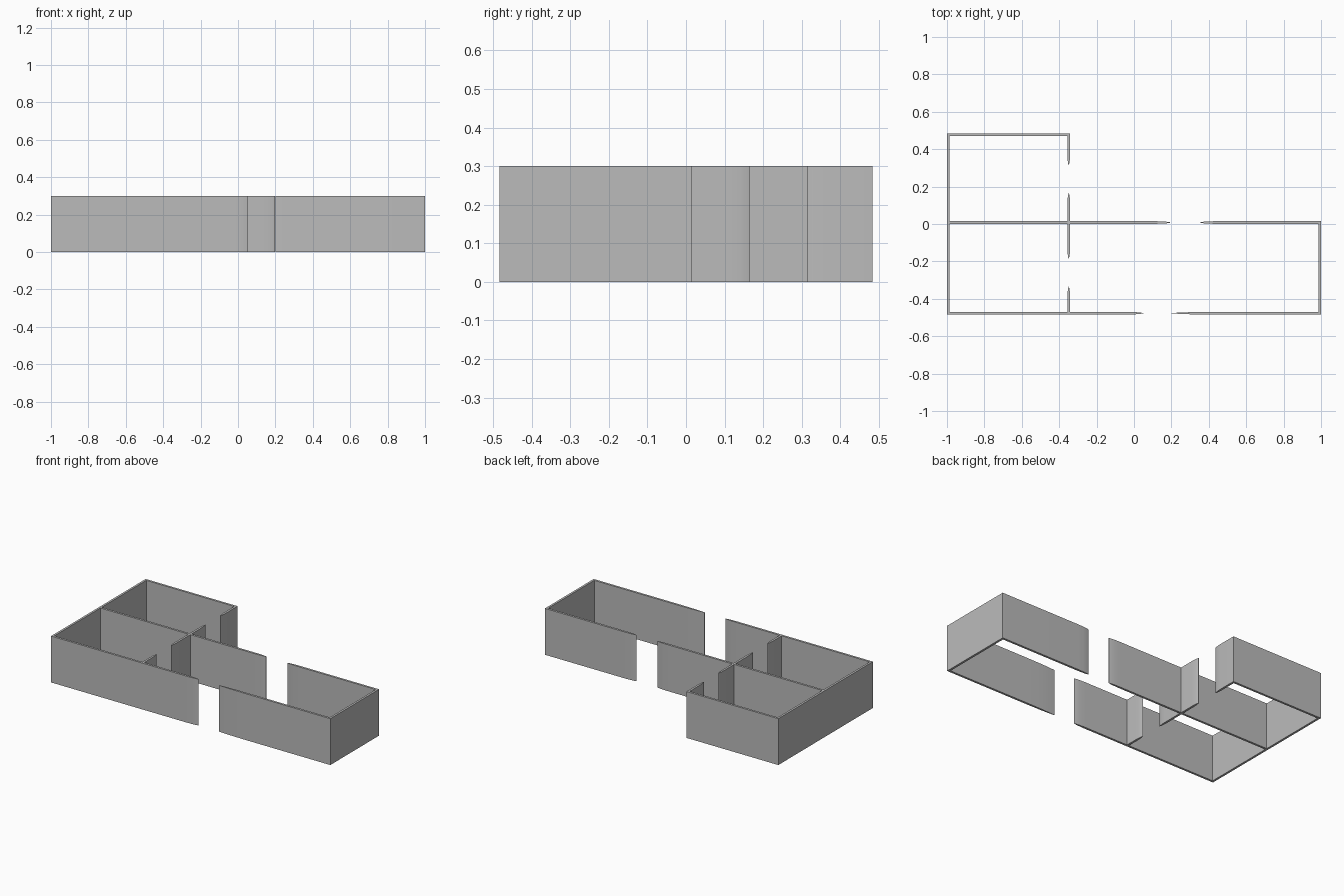
import bpy
import bmesh

cube = bpy.data.objects.get("Cube")
if cube:
    bpy.data.objects.remove(cube, do_unlink=True)

HEIGHT = 0.3
THICK = 0.014
HALF = THICK / 2
# Doorway ends narrow to an edge: (fraction of taper length, fraction of thickness)
TAPER = [(0, 0.06), (0.2, 0.5), (0.5, 0.8), (1, 1)]

grey = bpy.data.materials.new("wall grey")
grey.use_nodes = True
colour = (0.5, 0.5, 0.5, 1)
grey.diffuse_color = colour
grey.node_tree.nodes["Principled BSDF"].inputs["Base Color"].default_value = colour


def wall(name, axis, start, end, centre, start_taper=0, end_taper=0):
    """Upright wall along an axis, with optional tapered ends."""
    stations = [(start + f * start_taper, w) for f, w in TAPER] if start_taper else [(start, 1)]
    stations += [(end - f * end_taper, w) for f, w in reversed(TAPER)] if end_taper else [(end, 1)]
    outline = [(s, centre - w * HALF) for s, w in stations]
    outline += [(s, centre + w * HALF) for s, w in reversed(stations)]
    if axis == "y":
        outline = [(b, a) for a, b in outline]
    bm = bmesh.new()
    base = bm.faces.new([bm.verts.new((x, y, 0)) for x, y in outline])
    raised = bmesh.ops.extrude_face_region(bm, geom=[base], use_keep_orig=True)
    for item in raised["geom"]:
        if isinstance(item, bmesh.types.BMVert):
            item.co.z = HEIGHT
    bmesh.ops.recalc_face_normals(bm, faces=bm.faces)
    mesh = bpy.data.meshes.new(name)
    bm.to_mesh(mesh)
    bm.free()
    mesh.materials.append(grey)
    obj = bpy.data.objects.new(name, mesh)
    bpy.context.collection.objects.link(obj)
    bpy.ops.object.select_all(action="DESELECT")
    obj.select_set(True)
    bpy.context.view_layer.objects.active = obj
    bpy.ops.object.shade_smooth_by_angle()


X_OUT, Y_OUT = 1 - HALF, 0.484 - HALF
X_IN = X_OUT - HALF
PART, MID = -0.349, 0.008

# Outer shell
wall("right_outer_wall", "y", -0.484, 0.484, -X_OUT)
wall("left_outer_wall", "y", -0.484, MID + HALF, X_OUT)
wall("back_wall", "x", -X_IN, PART + HALF, Y_OUT)
wall("front_wall_right", "x", -X_IN, 0.05, -Y_OUT, end_taper=0.08)
wall("front_wall_left", "x", 0.2, X_IN, -Y_OUT, start_taper=0.2)

# Middle wall with a doorway
wall("middle_wall_right", "x", -X_IN, 0.197, MID, end_taper=0.08)
wall("middle_wall_left", "x", 0.35, X_IN, MID, start_taper=0.08)

# Cross partition with two doorways
wall("back_partition_outer", "y", 0.315, Y_OUT - HALF, PART, start_taper=0.05)
wall("back_partition_inner", "y", MID + HALF, 0.165, PART, end_taper=0.05)
wall("front_partition_inner", "y", -0.185, MID - HALF, PART, start_taper=0.05)
wall("front_partition_outer", "y", HALF - Y_OUT, -0.335, PART, end_taper=0.05)
